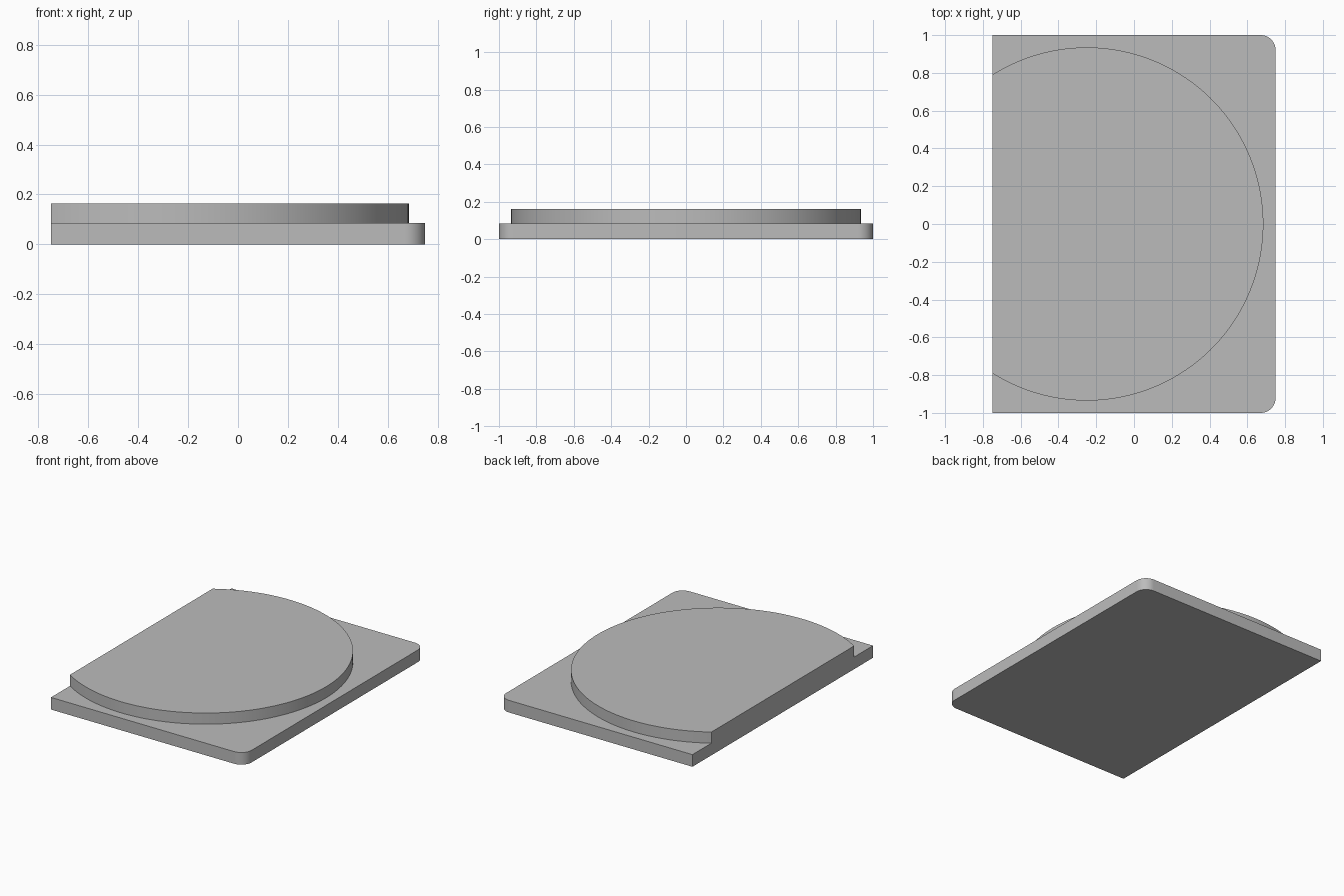
import bpy, bmesh
from math import acos, cos, sin, pi

cube = bpy.data.objects.get("Cube")
if cube:
    bpy.data.objects.remove(cube, do_unlink=True)

grey = bpy.data.materials.new("plain grey")
grey.use_nodes = True
colour = (0.5, 0.5, 0.5, 1)
grey.diffuse_color = colour
grey.node_tree.nodes["Principled BSDF"].inputs["Base Color"].default_value = colour

LEFT, RIGHT, HALF_DEPTH = -0.75, 0.75, 1.0
BASE_TOP, DISC_TOP = 0.085, 0.163


def arc(cx, cy, r, start, end, steps):
    """Points along an arc, counter-clockwise."""
    angles = [start + (end - start) * i / steps for i in range(steps + 1)]
    return [(cx + r * cos(a), cy + r * sin(a)) for a in angles]


def slab(name, outline, bottom, top):
    """Extrude a flat outline into a solid plate."""
    bm = bmesh.new()
    face = bm.faces.new([bm.verts.new((x, y, bottom)) for x, y in outline])
    moved = bmesh.ops.extrude_face_region(bm, geom=[face], use_keep_orig=True)["geom"]
    bmesh.ops.translate(bm, vec=(0, 0, top - bottom),
                        verts=[v for v in moved if isinstance(v, bmesh.types.BMVert)])
    bmesh.ops.recalc_face_normals(bm, faces=bm.faces)
    mesh = bpy.data.meshes.new(name)
    bm.to_mesh(mesh)
    bm.free()
    mesh.materials.append(grey)
    obj = bpy.data.objects.new(name, mesh)
    bpy.context.collection.objects.link(obj)
    bpy.ops.object.select_all(action="DESELECT")
    obj.select_set(True)
    bpy.context.view_layer.objects.active = obj
    bpy.ops.object.shade_smooth_by_angle(angle=pi / 6)
    return obj


# Base plate: square corners on the cut side, rounded on the other
r = 0.08
base = [(LEFT, HALF_DEPTH), (LEFT, -HALF_DEPTH)]
base += arc(RIGHT - r, r - HALF_DEPTH, r, -pi / 2, 0, 12)
base += arc(RIGHT - r, HALF_DEPTH - r, r, 0, pi / 2, 12)
slab("base_plate", base, 0, BASE_TOP)

# Raised disc, cut flush with the flat side of the base
cx, radius = -0.25, 0.935
limit = acos((LEFT - cx) / radius)
slab("raised_disc", arc(cx, 0, radius, -limit, limit, 96), BASE_TOP, DISC_TOP)
